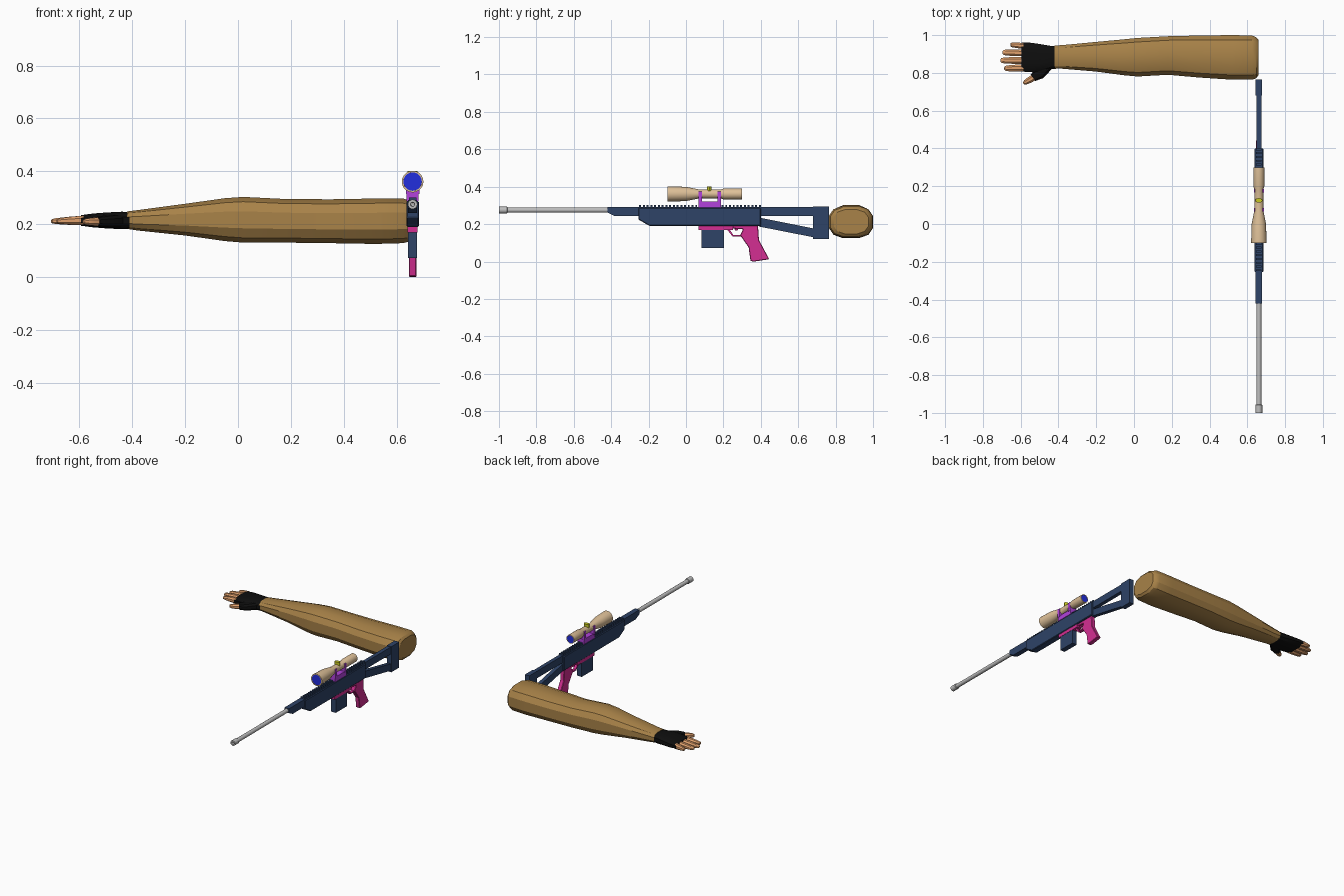
import bpy, bmesh, math
from mathutils import Vector

if "Cube" in bpy.data.objects:
    bpy.data.objects.remove(bpy.data.objects["Cube"])

GX = 0.661  # x of the rifle's centre plane


def mat(name, r, g, b):
    m = bpy.data.materials.new(name)
    lin = [((c / 255 + 0.055) / 1.055) ** 2.4 if c > 10 else c / 255 / 12.92 for c in (r, g, b)]
    m.diffuse_color = (*lin, 1)
    m.use_nodes = True
    m.node_tree.nodes["Principled BSDF"].inputs["Base Color"].default_value = m.diffuse_color
    return m


NAVY = mat("navy", 46, 67, 103)
GREY = mat("light grey", 190, 190, 190)
TAN = mat("tan", 222, 192, 152)
PINK = mat("pink", 212, 46, 146)
PURPLE = mat("purple", 178, 66, 220)
BLUE = mat("blue", 34, 46, 222)
YELLOW = mat("yellow", 200, 200, 34)
BROWN = mat("brown", 168, 130, 72)
BLACK = mat("black", 14, 14, 14)
SKIN = mat("skin", 224, 160, 108)


def finish(name, bm, material, smooth=None):
    bmesh.ops.recalc_face_normals(bm, faces=bm.faces)
    me = bpy.data.meshes.new(name)
    bm.to_mesh(me)
    bm.free()
    me.materials.append(material)
    ob = bpy.data.objects.new(name, me)
    bpy.context.collection.objects.link(ob)
    if smooth:
        bpy.context.view_layer.objects.active = ob
        ob.select_set(True)
        bpy.ops.object.shade_smooth_by_angle(angle=math.radians(smooth))
        ob.select_set(False)
    return ob


def plate(name, pts, width, material, bevel=0):
    """Side profile of (y, z) points, extruded across x."""
    bm = bmesh.new()
    f = bm.faces.new([bm.verts.new((GX - width / 2, y, z)) for y, z in pts])
    ext = bmesh.ops.extrude_face_region(bm, geom=[f])["geom"]
    bmesh.ops.translate(bm, vec=(width, 0, 0), verts=[v for v in ext if isinstance(v, bmesh.types.BMVert)])
    ob = finish(name, bm, material)
    if bevel:
        mod = ob.modifiers.new("chamfer", "BEVEL")
        mod.width, mod.segments = bevel, 1
    return ob


def box(name, y0, y1, z0, z1, width, material):
    return plate(name, [(y0, z0), (y1, z0), (y1, z1), (y0, z1)], width, material)


def skin_rings(name, rings, material, smooth=None):
    """Joins equal rings of points into a closed tube."""
    bm = bmesh.new()
    rows = [[bm.verts.new(p) for p in ring] for ring in rings]
    n = len(rows[0])
    for a, b in zip(rows, rows[1:]):
        for i in range(n):
            bm.faces.new((a[i], a[(i + 1) % n], b[(i + 1) % n], b[i]))
    bm.faces.new(rows[0])
    bm.faces.new(rows[-1])
    return finish(name, bm, material, smooth)


def lathe(name, profile, z, material, n=16):
    """Round part along y from (y, radius) pairs."""
    rings = [[(GX + r * math.cos(2 * math.pi * i / n), y, z + r * math.sin(2 * math.pi * i / n))
              for i in range(n)] for y, r in profile]
    return skin_rings(name, rings, material, 35)


def limb(name, stations, material, n=12, direction=(1, 0), power=0.8, smooth=30):
    """Organic tube; stations are (x, y, z, half width, half height)."""
    d = Vector((direction[0], direction[1], 0)).normalized()
    side = Vector((-d.y, d.x, 0))

    def se(c):
        return math.copysign(abs(c) ** power, c)
    rings = []
    for x, y, z, w, h in stations:
        ring = []
        for i in range(n):
            a = 2 * math.pi * (i + 0.5) / n
            k = 1 / math.cos(math.pi / n) ** power
            ring.append(Vector((x, y, z)) + side * (w * k * se(math.cos(a)))
                        + Vector((0, 0, h * k * se(math.sin(a)))))
        rings.append(ring)
    return skin_rings(name, rings, material, smooth)


# Barrel with hollow muzzle
lathe("barrel", [(-0.90, 0.006), (-1.0, 0.008), (-1.0, 0.018), (-0.957, 0.018), (-0.955, 0.0135),
                 (-0.40, 0.0135)], 0.275, GREY)

# Receiver
plate("fore_end", [(-0.42, 0.292), (-0.42, 0.262), (-0.38, 0.242), (0.40, 0.242), (0.40, 0.292)],
      0.034, NAVY)
plate("receiver", [(-0.255, 0.288), (-0.255, 0.225), (-0.195, 0.19), (0.40, 0.19), (0.40, 0.288)],
      0.047, NAVY, 0.004)
for i in range(33):
    y = -0.25 + i * 0.02
    box("rail_tooth", y, y + 0.01, 0.286, 0.301, 0.028, NAVY)

# Skeleton stock
box("stock_upper_bar", 0.39, 0.69, 0.243, 0.291, 0.026, NAVY)
plate("stock_lower_strut", [(0.39, 0.235), (0.39, 0.187), (0.69, 0.128), (0.69, 0.175)], 0.026, NAVY)
box("stock_butt", 0.68, 0.765, 0.12, 0.294, 0.034, NAVY)

# Magazine, trigger and grip
box("magazine", 0.083, 0.202, 0.072, 0.18, 0.035, NAVY)
box("trigger_plate", 0.067, 0.25, 0.168, 0.192, 0.038, PINK)
plate("trigger_guard", [(0.22, 0.17), (0.25, 0.133), (0.30, 0.133), (0.30, 0.141), (0.254, 0.141),
                        (0.234, 0.17)], 0.02, PINK)
plate("trigger", [(0.255, 0.192), (0.285, 0.192), (0.275, 0.165), (0.262, 0.165)], 0.01, PINK)
plate("grip", [(0.25, 0.192), (0.25, 0.176), (0.305, 0.172), (0.29, 0.14), (0.335, 0.075),
               (0.345, 0.002), (0.365, 0.0), (0.445, 0.012), (0.39, 0.115), (0.385, 0.192)],
      0.029, PINK, 0.003)

# Scope with lenses and adjustment knob
SZ = 0.361
lathe("scope_tube", [(-0.09, 0.034), (-0.10, 0.035), (-0.10, 0.041), (0.0, 0.038), (0.07, 0.024),
                     (0.185, 0.024), (0.20, 0.029), (0.30, 0.029), (0.30, 0.025), (0.292, 0.024)],
      SZ, TAN, 20)
lathe("front_lens", [(-0.099, 0.0365), (-0.09, 0.0365)], SZ, BLUE, 20)
lathe("rear_lens", [(0.292, 0.0255), (0.299, 0.0255)], SZ, BLUE, 20)
bm = bmesh.new()
bmesh.ops.create_cone(bm, cap_ends=True, segments=12, radius1=0.012, radius2=0.012, depth=0.03)
bmesh.ops.scale(bm, vec=(1.6, 1, 1), verts=bm.verts)
bmesh.ops.translate(bm, vec=(GX, 0.125, 0.387), verts=bm.verts)
finish("scope_knob", bm, YELLOW, 35)

# Scope mount
box("mount_base", 0.067, 0.188, 0.288, 0.322, 0.046, PURPLE)
for y in (0.067, 0.168):
    box("mount_ring", y, y + 0.018, 0.315, 0.374, 0.052, PURPLE)

# Sleeve: (x, y low, y high, z low, z high)
sleeve = [(-0.42, .822, .945, .182, .248), (-0.38, .822, .947, .176, .253), (-0.2, .807, .964, .157, .277),
          (-0.05, .787, .978, .136, .298), (0.02, .781, .985, .130, .303), (0.18, .790, .994, .130, .295),
          (0.35, .775, .998, .128, .294), (0.52, .764, 1.0, .125, .297), (0.625, .764, .998, .128, .297),
          (0.648, .772, .988, .134, .290), (0.66, .79, .975, .148, .277)]
limb("sleeve", [(x, (a + b) / 2, (c + d) / 2, (b - a) / 2, (d - c) / 2) for x, a, b, c, d in sleeve],
     BROWN, 12, power=0.75)

# Glove
limb("glove", [(-0.41, .882, .214, .060, .032), (-0.44, .882, .214, .061, .033),
               (-0.50, .877, .214, .076, .030), (-0.55, .882, .214, .078, .026),
               (-0.595, .884, .214, .077, .020)], BLACK, 12, power=0.7)
limb("glove_thumb", [(-0.455, .845, .212, .032, .026), (-0.50, .797, .210, .031, .023),
                     (-0.535, .774, .209, .021, .018)], BLACK, 10, (-0.8, -0.6))

# Fingers: (name, base y, tip x, tip y, half width)
for name, y0, tip, y1, w in (("little_finger", .943, -0.655, .949, .015), ("ring_finger", .906, -0.697, .908, .018),
                             ("middle_finger", .866, -0.708, .866, .018), ("index_finger", .826, -0.687, .824, .018)):
    st = []
    for t, k in ((0, 1), (0.45, 1), (0.85, 0.85), (0.96, 0.65), (1, 0.3)):
        st.append((-0.585 + (tip + 0.585) * t, y0 + (y1 - y0) * t, .214 - .003 * t, w * k, (.018 - .006 * t) * k))
    limb(name, st, SKIN, 8, (-1, 0), 0.9)
limb("thumb", [(-0.52, .783, .209, .017, .016), (-0.55, .764, .209, .017, .015),
               (-0.575, .750, .209, .013, .012), (-0.586, .744, .209, .005, .006)], SKIN, 8, (-0.86, -0.5), 0.9)
